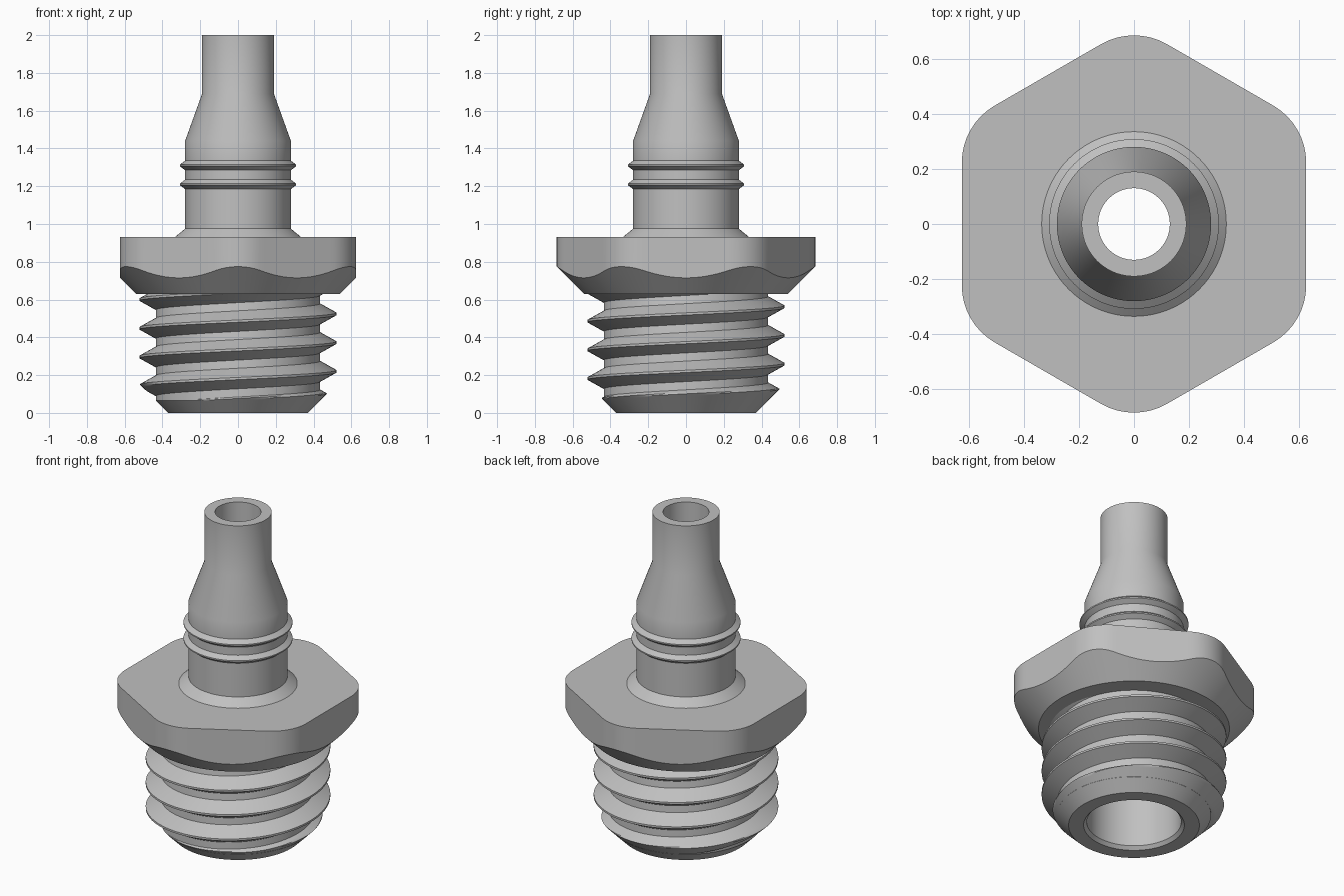
import bpy
import bmesh
from math import cos, sin, tan, pi, sqrt, radians

cube = bpy.data.objects.get("Cube")
if cube:
    bpy.data.objects.remove(cube, do_unlink=True)

GREY = (0.53, 0.53, 0.53, 1.0)
metal = bpy.data.materials.new("grey metal")
metal.use_nodes = True
metal.diffuse_color = GREY
metal.node_tree.nodes["Principled BSDF"].inputs["Base Color"].default_value = GREY

SEGMENTS = 144
ANGLES = [2 * pi * i / SEGMENTS for i in range(SEGMENTS)]


def polar(r, a, z):
    return (r * cos(a), r * sin(a), z)


def loft(name, rings, wrap):
    """Bridge closed rings of points; wrap joins last to first, else cap ends."""
    bm = bmesh.new()
    loops = [[bm.verts.new(p) for p in ring] for ring in rings]
    pairs = list(zip(loops, loops[1:]))
    if wrap:
        pairs.append((loops[-1], loops[0]))
    for a, b in pairs:
        n = len(a)
        for i in range(n):
            j = (i + 1) % n
            bm.faces.new((a[i], a[j], b[j], b[i]))
    if not wrap:
        bm.faces.new(loops[0])
        bm.faces.new(loops[-1])
    bmesh.ops.recalc_face_normals(bm, faces=bm.faces)
    mesh = bpy.data.meshes.new(name)
    bm.to_mesh(mesh)
    bm.free()
    mesh.materials.append(metal)
    obj = bpy.data.objects.new(name, mesh)
    bpy.context.collection.objects.link(obj)
    bpy.ops.object.select_all(action='DESELECT')
    obj.select_set(True)
    bpy.context.view_layer.objects.active = obj
    bpy.ops.object.shade_smooth_by_angle(angle=radians(30))
    return obj


# Hollow body: chamfered stud, flared neck, two ridges, tapered spout, bore
def ridge(z):
    return [(0.28, z - 0.025), (0.308, z - 0.004), (0.308, z + 0.004), (0.28, z + 0.025)]


CORE, LEAD = 0.435, 0.37
outside = [(LEAD, 0), (CORE, CORE - LEAD), (CORE, 0.64), (0.335, 0.93), (0.28, 0.975)]
outside += ridge(1.21) + ridge(1.31)
outside += [(0.28, 1.44), (0.19, 1.69), (0.19, 2.0)]
bore = [(0.13, 2.0), (0.13, 0.9), (0.267, 0.8), (0.267, 0.02), (0.285, 0)]
loft("hollow_body", [[polar(r, a, z) for a in ANGLES] for r, z in outside + bore], True)

# Hexagonal flange with rounded corners and a conical lower chamfer
FLAT, FILLET = 0.625, 0.24
CENTRE = (FLAT - FILLET) / cos(pi / 6)


def hex_radius(angle):
    a = abs((angle + pi / 6) % (pi / 3) - pi / 6)
    if FLAT * tan(a) < CENTRE / 2:
        return FLAT / cos(a)
    b = pi / 6 - a
    return CENTRE * cos(b) + sqrt(FILLET ** 2 - (CENTRE * sin(b)) ** 2)


BASE_R, BOTTOM, TOP, HOLE = 0.54, 0.63, 0.93, 0.31
loft("hex_flange", [
    [polar(HOLE, a, BOTTOM) for a in ANGLES],
    [polar(BASE_R, a, BOTTOM) for a in ANGLES],
    [polar(hex_radius(a), a, BOTTOM + hex_radius(a) - BASE_R) for a in ANGLES],
    [polar(hex_radius(a), a, TOP) for a in ANGLES],
    [polar(HOLE, a, TOP) for a in ANGLES],
], True)

# Right-handed screw thread, its first turn trimmed by the lead-in cone
PITCH, CREST, ROOT, STEPS = 0.152, 0.522, 0.425, 8
flank = [(ROOT + (CREST - ROOT) * i / STEPS, 0.06 - 0.054 * i / STEPS) for i in range(STEPS + 1)]
tooth = [(r, -h) for r, h in flank] + [(r, h) for r, h in reversed(flank)]
PER_TURN = 96
sections = []
for i in range(-PER_TURN // 3, int(PER_TURN * 4.1)):
    a = 2 * pi * i / PER_TURN
    centre = 0.068 + PITCH * i / PER_TURN
    section = []
    for r, h in tooth:
        z = max(centre + h, 0.004 + 0.001 * h)
        section.append(polar(min(r, LEAD - 0.001 + z), a, z))
    sections.append(section)
loft("screw_thread", sections, False)
